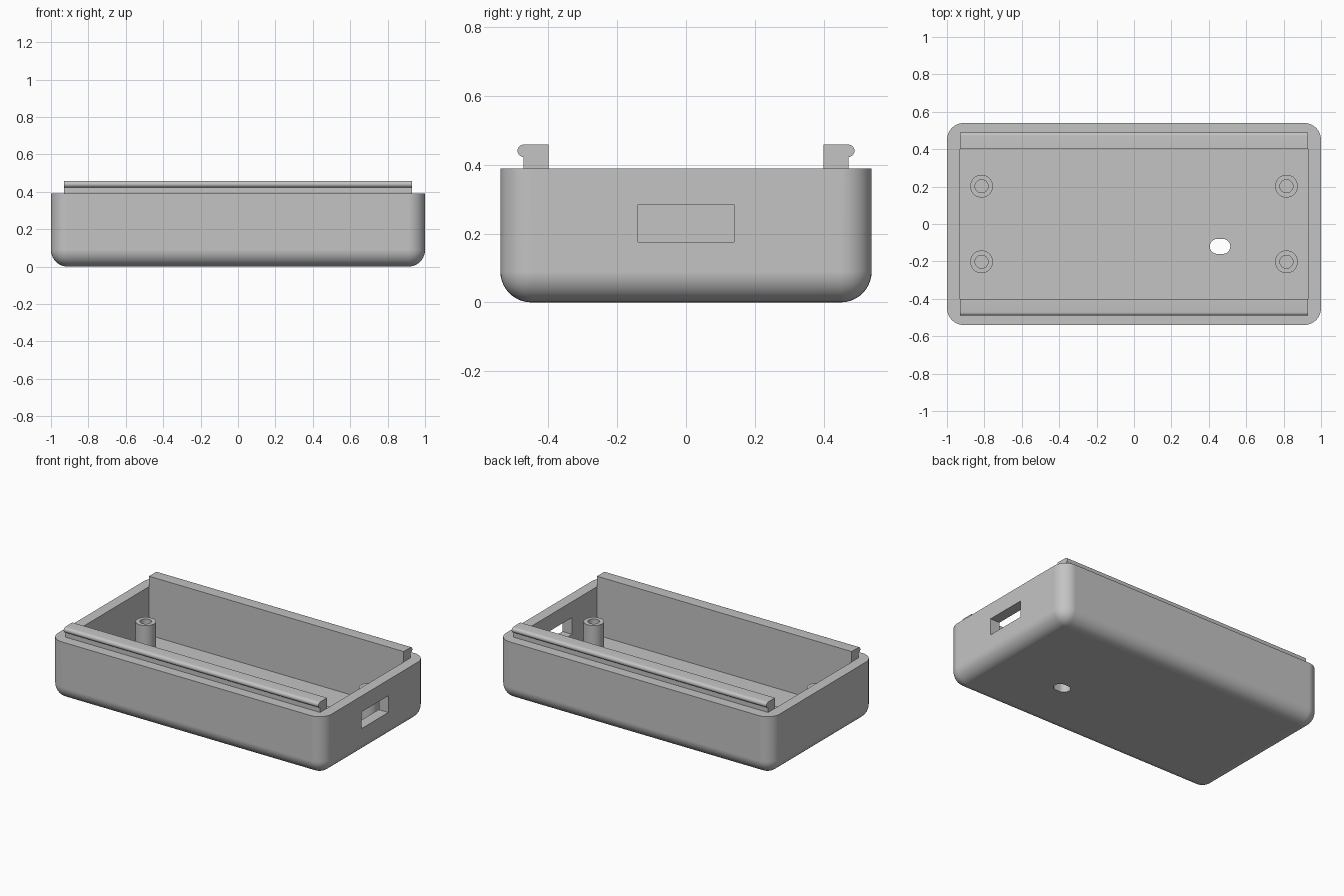
import bpy, bmesh, math
from mathutils import Matrix, Vector

if "Cube" in bpy.data.objects:
    bpy.data.objects.remove(bpy.data.objects["Cube"], do_unlink=True)

HALF_X, HALF_Y, RIM = 1.0, 0.54, 0.39     # outer shell
IN_X, IN_Y, FLOOR = 0.93, 0.40, 0.07      # cavity
RADIUS = 0.09

grey = bpy.data.materials.new("plain grey")
grey.use_nodes = True
grey.diffuse_color = (0.55, 0.55, 0.55, 1)
grey.node_tree.nodes["Principled BSDF"].inputs["Base Color"].default_value = (0.55, 0.55, 0.55, 1)


def make(name, bm):
    bmesh.ops.recalc_face_normals(bm, faces=bm.faces)
    mesh = bpy.data.meshes.new(name)
    bm.to_mesh(mesh)
    bm.free()
    mesh.materials.append(grey)
    obj = bpy.data.objects.new(name, mesh)
    bpy.context.collection.objects.link(obj)
    return obj


def activate(obj):
    bpy.ops.object.select_all(action='DESELECT')
    obj.select_set(True)
    bpy.context.view_layer.objects.active = obj


def smooth(obj):
    activate(obj)
    bpy.ops.object.shade_smooth_by_angle(angle=math.radians(30))


def box_mesh(low, high):
    low, high = Vector(low), Vector(high)
    bm = bmesh.new()
    bmesh.ops.create_cube(bm, size=1, matrix=Matrix.Translation((low + high) / 2)
                          @ Matrix.Diagonal((*(high - low), 1)))
    return bm


def prism(name, points, depth):
    """Extrude a closed outline along a vector."""
    bm = bmesh.new()
    face = bm.faces.new([bm.verts.new(p) for p in points])
    out = bmesh.ops.extrude_face_region(bm, geom=[face], use_keep_orig=True)
    bmesh.ops.translate(bm, vec=depth, verts=[g for g in out["geom"] if isinstance(g, bmesh.types.BMVert)])
    return make(name, bm)


def arc(cx, cy, r, start, end, steps):
    angles = [math.radians(start + (end - start) * i / steps) for i in range(steps + 1)]
    return [(cx + r * math.cos(a), cy + r * math.sin(a)) for a in angles]


def cut(target, cutter):
    cutter.hide_render = True
    mod = target.modifiers.new("cut", 'BOOLEAN')
    mod.operation, mod.solver, mod.object = 'DIFFERENCE', 'EXACT', cutter
    activate(target)
    bpy.ops.object.modifier_apply(modifier=mod.name)
    bpy.data.objects.remove(cutter, do_unlink=True)


# Shell: block rounded everywhere except around the open rim
bm = box_mesh((-HALF_X, -HALF_Y, 0), (HALF_X, HALF_Y, RIM))
edges = [e for e in bm.edges if min(v.co.z for v in e.verts) < RIM / 2]
bmesh.ops.bevel(bm, geom=edges, offset=RADIUS, segments=10, profile=0.5, affect='EDGES')
shell = make("case_shell", bm)

# Cavity, side port and floor slot
cut(shell, make("cavity_cutter", box_mesh((-IN_X, -IN_Y, FLOOR), (IN_X, IN_Y, RIM + 0.2))))
cut(shell, make("port_cutter", box_mesh((0.85, -0.14, 0.175), (1.1, 0.14, 0.285))))
slot = arc(0.475, -0.12, 0.04, -90, 90, 12) + arc(0.445, -0.12, 0.04, 90, 270, 12)
cut(shell, prism("slot_cutter", [(x, y, -0.1) for x, y in slot], (0, 0, 0.25)))
smooth(shell)
weighted = shell.modifiers.new("weighted normals", 'WEIGHTED_NORMAL')
weighted.keep_sharp = True

# Snap rails: upright lip with a rounded outward bead
lip = [(IN_Y, RIM), (0.472, RIM)] + arc(0.472, 0.441, 0.018, -90, 90, 12) + [(IN_Y, 0.459)]
for name, side in (("front_snap_rail", -1), ("back_snap_rail", 1)):
    smooth(prism(name, [(-IN_X, side * y, z) for y, z in lip], (2 * IN_X, 0, 0)))

# Screw posts: turned tubes with blind holes
TOP, OUTER, BORE = 0.267, 0.061, 0.035
profile = [(OUTER, FLOOR - 0.01), (OUTER, TOP), (BORE, TOP), (BORE, FLOOR + 0.002), (0, FLOOR + 0.002)]
for x_name, x in (("right", -0.815), ("left", 0.815)):
    for y_name, y in (("front", -0.202), ("back", 0.202)):
        bm = bmesh.new()
        verts = [bm.verts.new((r, 0, z)) for r, z in profile]
        line = [bm.edges.new(pair) for pair in zip(verts, verts[1:])]
        bmesh.ops.spin(bm, geom=verts + line, cent=(0, 0, 0), axis=(0, 0, 1),
                       angle=math.tau, steps=32, use_duplicate=False)
        bmesh.ops.remove_doubles(bm, verts=bm.verts, dist=0.0001)
        post = make(f"{y_name}_{x_name}_screw_post", bm)
        post.location = (x, y, 0)
        smooth(post)
